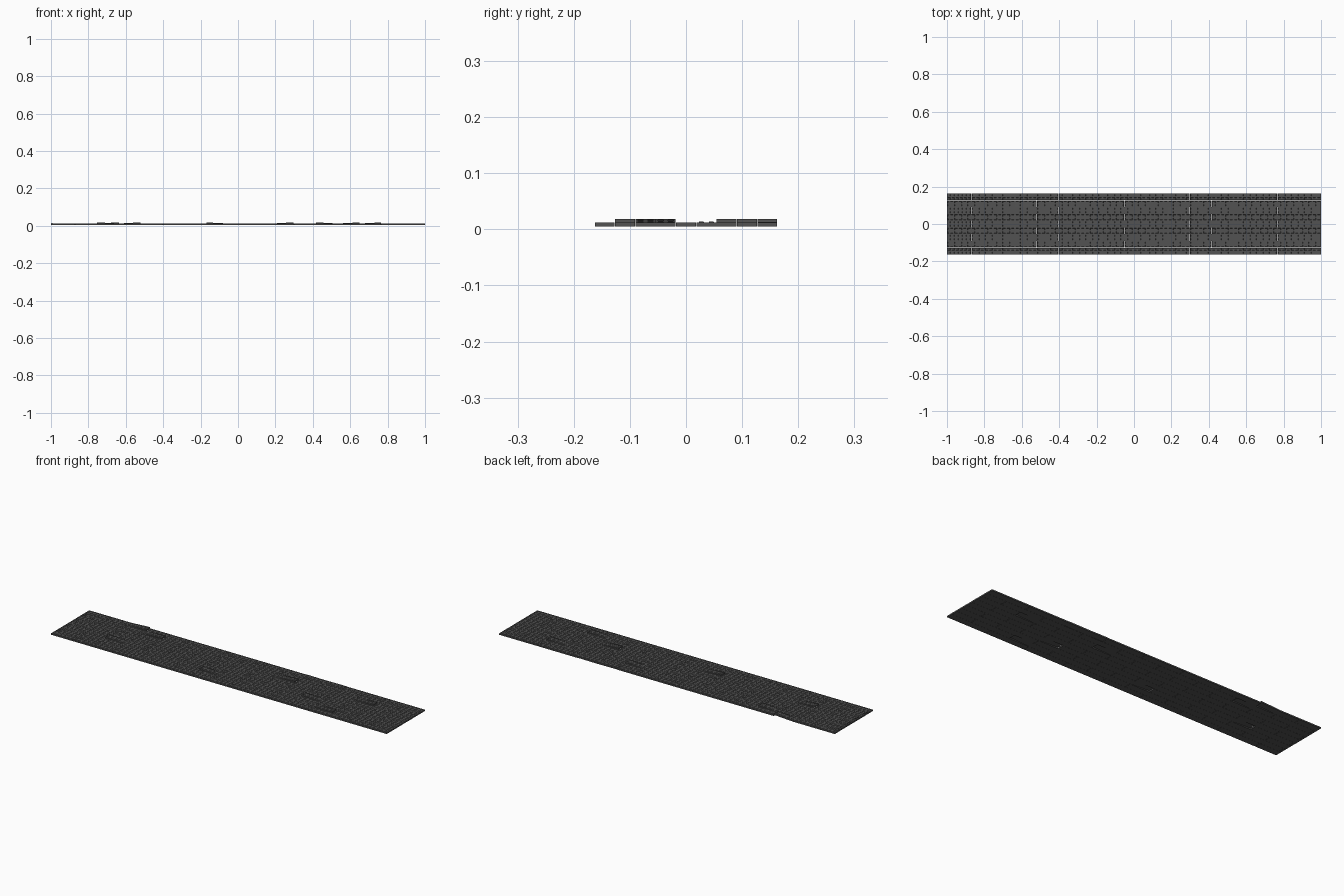
import bpy, bmesh

if "Cube" in bpy.data.objects:
    bpy.data.objects.remove(bpy.data.objects["Cube"])

ROWS, WIDTH, LENGTH = 9, 0.0362, 0.2337
Z0, THICK, GAP = 0.005, 0.007, 0.0012

steel = bpy.data.materials.new("dark_steel")
steel.diffuse_color = (0.085, 0.085, 0.085, 1)
steel.use_nodes = True
steel.node_tree.nodes["Principled BSDF"].inputs["Base Color"].default_value = steel.diffuse_color

# Warped planks: (row, approximate centre x) -> (lift at left end, lift at right end)
WARPED = {
    (8, -0.755): (0.0, 0.0065), (8, 0.415): (0.001, 0.001),
    (7, -0.64): (0.0, 0.0065), (6, 0.18): (0.0, 0.0065),
    (6, 0.65): (0.0, 0.006), (3, -0.64): (0.0065, 0.0),
    (3, 0.53): (0.0065, 0.0), (2, -0.05): (0.006, 0.0),
    (1, 0.53): (0.0, 0.006),
    (5, 0.415): (-0.005, -0.003), (5, -0.29): (-0.002, -0.002),
}


def lifts(row, cx):
    for (r, x), value in WARPED.items():
        if r == row and abs(cx - x) < 0.05:
            return value
    return 0.0, 0.0


def plank(row, x0, x1):
    """Solid plank with two lines of dimples on top and optionally bent ends."""
    y0 = (row - ROWS / 2) * WIDTH
    cols = max(2, round((x1 - x0) / 0.0234))
    left, right = lifts(row, (x0 + x1) / 2)
    bm = bmesh.new()
    bmesh.ops.create_grid(bm, x_segments=cols, y_segments=2, size=0.5)
    # Extrude the sheet into a slab, keeping a lower face
    ext = bmesh.ops.extrude_face_region(bm, geom=bm.faces[:], use_keep_orig=True)
    for v in [g for g in ext["geom"] if isinstance(g, bmesh.types.BMVert)]:
        v.co.z += 1
    bmesh.ops.recalc_face_normals(bm, faces=bm.faces[:])
    # Position the slab, bending the outer third of each end
    for v in bm.verts:
        t = v.co.x + 0.5
        z = Z0 + v.co.z * THICK
        if left < 0 or right < 0:
            z += left * (1 - t) + right * t
        else:
            z += left * max(0, 1 - t * 2) + right * max(0, t * 2 - 1)
        v.co = (x0 + GAP / 2 + t * (x1 - x0 - GAP),
                y0 + GAP / 4 + (v.co.y + 0.5) * (WIDTH - GAP / 2), z)
    bm.normal_update()
    # Shallow dimples
    top = [f for f in bm.faces if f.normal.z > 0.8]
    bmesh.ops.inset_individual(bm, faces=top, thickness=0.006, depth=0)
    bmesh.ops.inset_individual(bm, faces=top, thickness=0.001, depth=-0.002)
    mesh = bpy.data.meshes.new("plank")
    bm.to_mesh(mesh)
    bm.free()
    mesh.materials.append(steel)
    obj = bpy.data.objects.new(f"plank_row{row}", mesh)
    bpy.context.collection.objects.link(obj)


# Running bond: every other row shifted by half a plank, trimmed at both ends
for row in range(ROWS):
    start = -0.87 - LENGTH - (LENGTH / 2 if row % 2 else 0)
    for k in range(11):
        a = max(-1.0, start + k * LENGTH)
        b = min(1.0, start + (k + 1) * LENGTH)
        if b - a > 0.01:
            plank(row, a, b)
